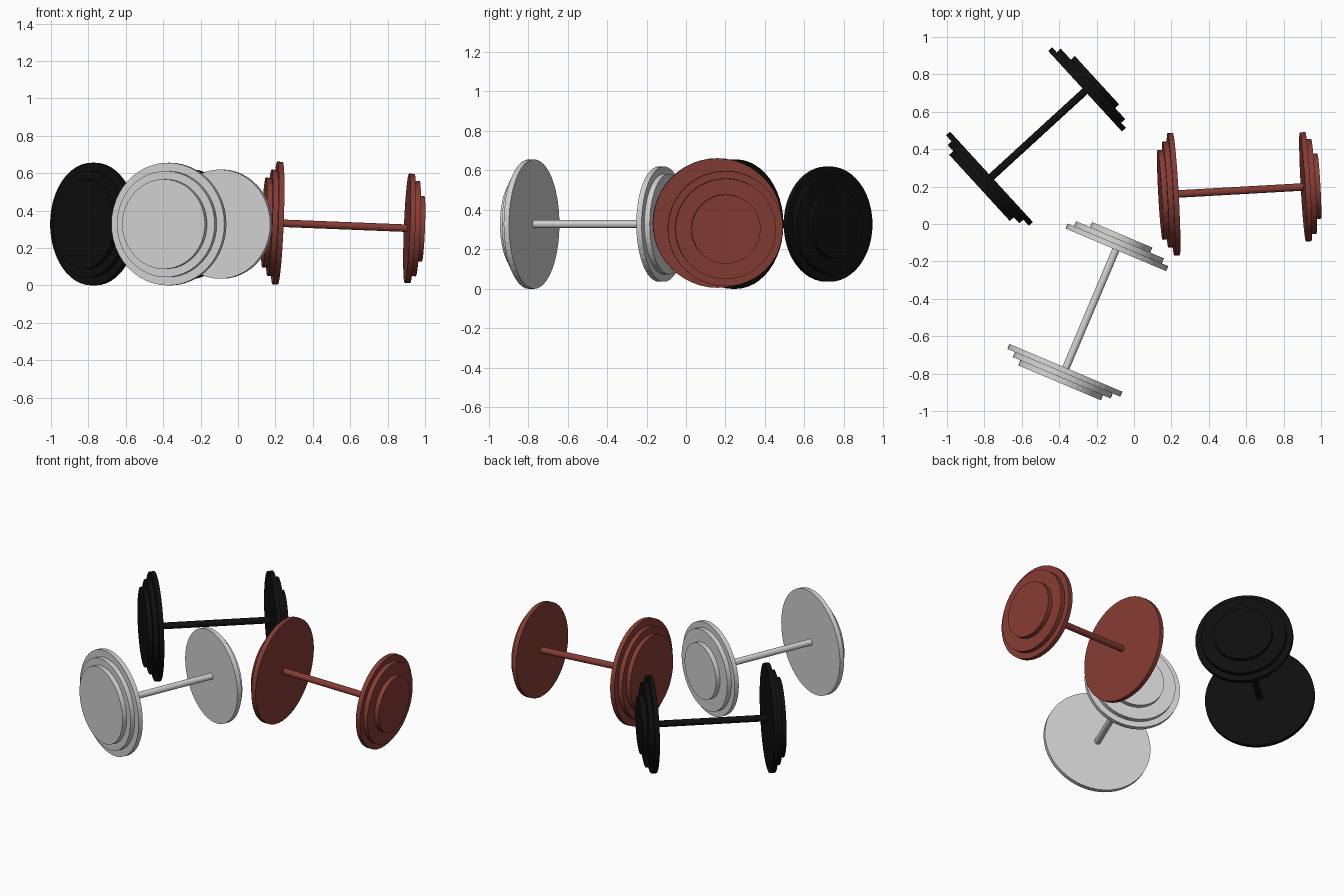
import bpy, bmesh, math
from mathutils import Matrix, Vector

if "Cube" in bpy.data.objects:
    bpy.data.objects.remove(bpy.data.objects["Cube"])


def material(name, rgb):
    m = bpy.data.materials.new(name)
    m.diffuse_color = (*rgb, 1)
    m.use_nodes = True
    m.node_tree.nodes["Principled BSDF"].inputs["Base Color"].default_value = m.diffuse_color
    return m


def lathe(name, profile, sides, matrix, mat):
    """Solid of revolution around local x; profile is (x, radius)."""
    bm = bmesh.new()
    rings = []
    for x, r in profile:
        rings.append([bm.verts.new((x, r * math.cos(2 * math.pi * i / sides),
                                    r * math.sin(2 * math.pi * i / sides)))
                      for i in range(sides)])
    for a, b in zip(rings, rings[1:]):
        for i in range(sides):
            j = (i + 1) % sides
            bm.faces.new((a[i], a[j], b[j], b[i]))
    bm.faces.new(rings[0])
    bm.faces.new(rings[-1])
    bmesh.ops.recalc_face_normals(bm, faces=bm.faces)
    me = bpy.data.meshes.new(name)
    bm.to_mesh(me)
    bm.free()
    me.materials.append(mat)
    ob = bpy.data.objects.new(name, me)
    ob.matrix_world = matrix
    bpy.context.collection.objects.link(ob)
    return ob


T = 0.029                              # plate thickness
LARGE = (0.328, 0.284, 0.24)           # plate radii, inside to outside
SMALL = (0.292, 0.255, 0.175)


def dumbbell(label, start, end, mat):
    start, end = Vector(start), Vector(end)
    axis = end - start
    length = axis.length
    base = Matrix.Translation(start) @ axis.to_track_quat('X', 'Z').to_matrix().to_4x4()
    # bar between the inner faces, sunk into the plates
    lathe(label + "_bar", [(-0.01, 0.02), (length + 0.01, 0.02)], 16, base, mat)
    # stepped plate stacks
    for end_name, radii, x0, side in (("large_plates", LARGE, 0, -1),
                                      ("small_plates", SMALL, length, 1)):
        profile = []
        for k, r in enumerate(radii):
            profile += [(x0 + side * k * T, r), (x0 + side * (k + 1) * T, r)]
        lathe(f"{label}_{end_name}", profile, 48, base, mat)


# inner-face centres of the large and small ends
dumbbell("black_dumbbell", (-0.762, 0.252, 0.328), (-0.262, 0.71, 0.328),
         material("black", (0.0045, 0.0045, 0.0045)))
dumbbell("grey_dumbbell", (-0.364, -0.769, 0.328), (-0.097, -0.138, 0.328),
         material("light grey", (0.64, 0.64, 0.64)))
dumbbell("red_dumbbell", (0.226, 0.16, 0.333), (0.903, 0.198, 0.306),
         material("brick red", (0.235, 0.045, 0.034)))
